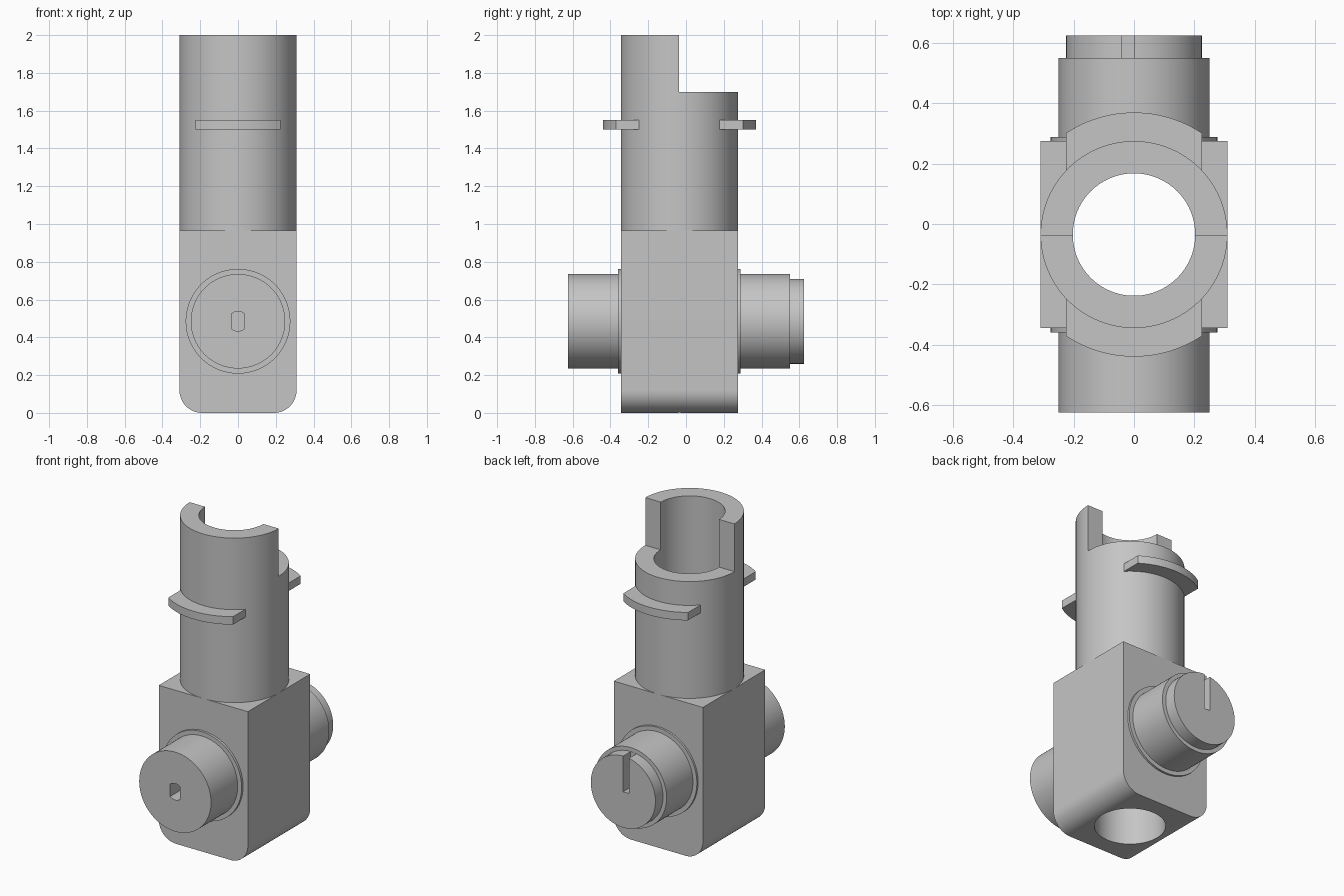
import bpy, bmesh, math
from mathutils import Vector, Matrix

old = bpy.data.objects.get("Cube")
if old:
    bpy.data.objects.remove(old, do_unlink=True)

SEG = 96
CY = -0.035          # y of the bore axis
SHAFT_Z = 0.485      # height of the side stubs
TUBE_R, BORE_R = 0.31, 0.203
BLOCK_TOP = 0.965

gray = bpy.data.materials.new("plain gray")
gray.use_nodes = True
color = (0.56, 0.56, 0.56, 1)
gray.diffuse_color = color
gray.node_tree.nodes["Principled BSDF"].inputs["Base Color"].default_value = color


def finish(name, bm):
    bmesh.ops.remove_doubles(bm, verts=bm.verts, dist=1e-5)
    bmesh.ops.recalc_face_normals(bm, faces=bm.faces)
    mesh = bpy.data.meshes.new(name)
    bm.to_mesh(mesh)
    bm.free()
    mesh.materials.append(gray)
    obj = bpy.data.objects.new(name, mesh)
    bpy.context.collection.objects.link(obj)
    return obj


def prism(name, points, axis, start, end):
    """Extrude a 2D outline along y (points are x, z) or z (points are x, y)."""
    bm = bmesh.new()
    place = (lambda a, b: (a, start, b)) if axis == "y" else (lambda a, b: (a, b, start))
    face = bm.faces.new([bm.verts.new(place(a, b)) for a, b in points])
    out = bmesh.ops.extrude_face_region(bm, geom=[face])
    step = Vector((0, end - start, 0) if axis == "y" else (0, 0, end - start))
    bmesh.ops.translate(bm, vec=step, verts=[g for g in out["geom"] if isinstance(g, bmesh.types.BMVert)])
    return finish(name, bm)


def arc(cx, cy, r, a0, a1, n):
    return [(cx + r * math.cos(a0 + (a1 - a0) * i / n),
             cy + r * math.sin(a0 + (a1 - a0) * i / n)) for i in range(n + 1)]


def circle(cx, cy, r):
    return arc(cx, cy, r, 0, math.tau, SEG)[:-1]


def box(name, lo, hi):
    outline = [(lo[0], lo[1]), (hi[0], lo[1]), (hi[0], hi[1]), (lo[0], hi[1])]
    return prism(name, outline, "z", lo[2], hi[2])


def lathe_y(name, profile):
    """Spin (radius, y) points around the stub axis."""
    bm = bmesh.new()
    verts = [bm.verts.new((r, y, SHAFT_Z)) for r, y in profile]
    edges = [bm.edges.new(pair) for pair in zip(verts, verts[1:])]
    bmesh.ops.spin(bm, geom=verts + edges, cent=(0, 0, SHAFT_Z), axis=(0, 1, 0),
                   angle=math.tau, steps=SEG)
    return finish(name, bm)


def select_only(obj):
    bpy.ops.object.select_all(action="DESELECT")
    obj.select_set(True)
    bpy.context.view_layer.objects.active = obj


def cut(obj, cutter):
    mod = obj.modifiers.new("cut", "BOOLEAN")
    mod.operation = "DIFFERENCE"
    mod.solver = "EXACT"
    mod.object = cutter
    select_only(obj)
    bpy.ops.object.modifier_apply(modifier=mod.name)


# Block with rounded lower edges
R = 0.12
inner = TUBE_R - R
outline = ([(TUBE_R, BLOCK_TOP), (-TUBE_R, BLOCK_TOP)]
           + arc(-inner, R, R, math.pi, 1.5 * math.pi, 16)
           + arc(inner, R, R, 1.5 * math.pi, math.tau, 16))
block = prism("block", outline, "y", CY - TUBE_R, CY + TUBE_R)

# Upright tube, its back half cut lower
tube = prism("tube", circle(0, CY, TUBE_R), "z", BLOCK_TOP, 2)
bore = prism("bore_cutter", circle(0, CY, BORE_R), "z", -0.2, 2.2)
notch = box("tube_notch_cutter", (-0.5, CY - 0.003, 1.7), (0.5, 0.6, 2.2))
cut(block, bore)
cut(tube, bore)
cut(tube, notch)

# Curved flanges on the front and back of the tube
HALF, R_IN, R_OUT = 0.225, 0.305, 0.405
flanges = []
for name, mid in (("front_flange", -math.pi / 2), ("back_flange", math.pi / 2)):
    a, b = math.asin(HALF / R_OUT), math.asin(HALF / R_IN)
    shape = (arc(0, CY, R_OUT, mid - a, mid + a, 24)
             + arc(0, CY, R_IN, mid + b, mid - b, 24))
    flanges.append(prism(name, shape, "z", 1.5, 1.55))

# Side stubs with collars
front_stub = lathe_y("front_stub", [
    (0, -0.345), (0.277, -0.345), (0.277, -0.36), (0.25, -0.36), (0.25, -0.625), (0, -0.625)])
back_stub = lathe_y("back_stub", [
    (0, 0.275), (0.277, 0.275), (0.277, 0.288), (0.25, 0.288), (0.25, 0.55),
    (0.225, 0.55), (0.225, 0.625), (0, 0.625)])

# Flat-sided socket in the front stub
t = math.acos(0.035 / 0.052)
socket_shape = (arc(0, SHAFT_Z, 0.052, t, math.pi - t, 10)
                + arc(0, SHAFT_Z, 0.052, math.pi + t, math.tau - t, 10))
socket = prism("socket_cutter", socket_shape, "y", -0.7, -0.475)
cut(front_stub, socket)

# Slot from the middle to the top of the back stub's end
slot = box("slot_cutter", (-0.04, 0.551, SHAFT_Z), (0, 0.7, 0.8))
cut(back_stub, slot)

for helper in (bore, notch, socket, slot):
    bpy.data.objects.remove(helper, do_unlink=True)

for obj in [block, tube, front_stub, back_stub] + flanges:
    select_only(obj)
    bpy.ops.object.shade_smooth_by_angle(angle=math.radians(30))
